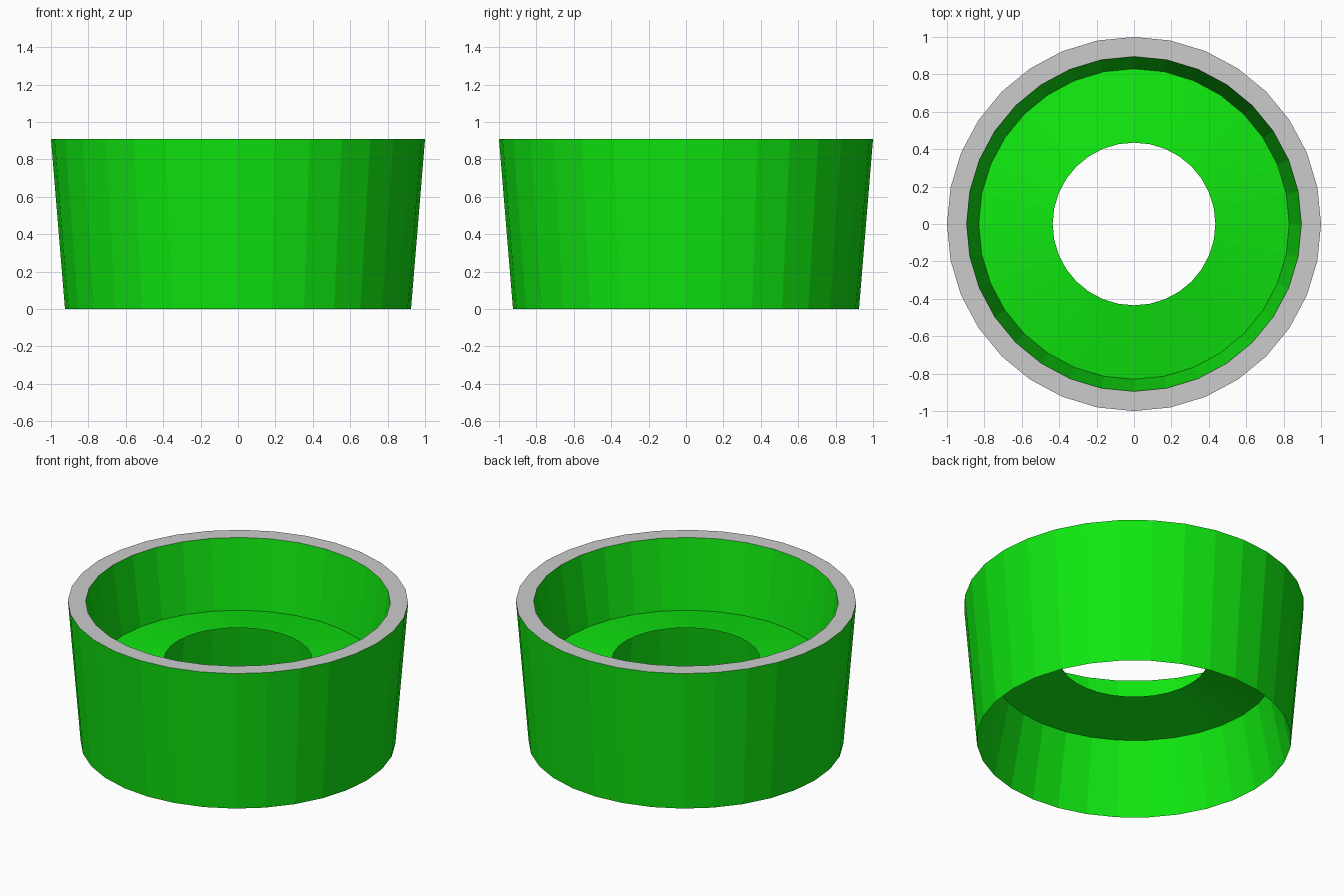
import bpy, bmesh
from math import sin, cos, tau

if "Cube" in bpy.data.objects:
    bpy.data.objects.remove(bpy.data.objects["Cube"])

SIDES = 32


def lathe(name, profile, mat=None):
    """Revolve an open (radius, z) profile around z with flat faces."""
    bm = bmesh.new()
    rings = [[bm.verts.new((r * cos(tau * i / SIDES), r * sin(tau * i / SIDES), z))
              for i in range(SIDES)] for r, z in profile]
    for a, b in zip(rings, rings[1:]):
        for i in range(SIDES):
            j = (i + 1) % SIDES
            bm.faces.new((a[i], a[j], b[j], b[i]))
    mesh = bpy.data.meshes.new(name)
    bm.to_mesh(mesh)
    bm.free()
    obj = bpy.data.objects.new(name, mesh)
    bpy.context.collection.objects.link(obj)
    if mat:
        mesh.materials.append(mat)
    return obj


green = bpy.data.materials.new("green")
green.diffuse_color = (0.005, 0.8, 0.005, 1)
green.use_nodes = True
green.node_tree.nodes["Principled BSDF"].inputs["Base Color"].default_value = green.diffuse_color

# Tapered outer shell
lathe("outer_wall", [(0.925, 0), (1.0, 0.91)], green)
# Flat grey top rim
lathe("rim", [(1.0, 0.91), (0.895, 0.91)])
# Inner wall, pinched where the floor sits
lathe("upper_inner_wall", [(0.895, 0.91), (0.83, 0.468)], green)
lathe("lower_inner_wall", [(0.83, 0.468), (0.925, 0)], green)
# Thin sloped floor with a round hole
lathe("floor_ring", [(0.83, 0.468), (0.435, 0.538)], green)
